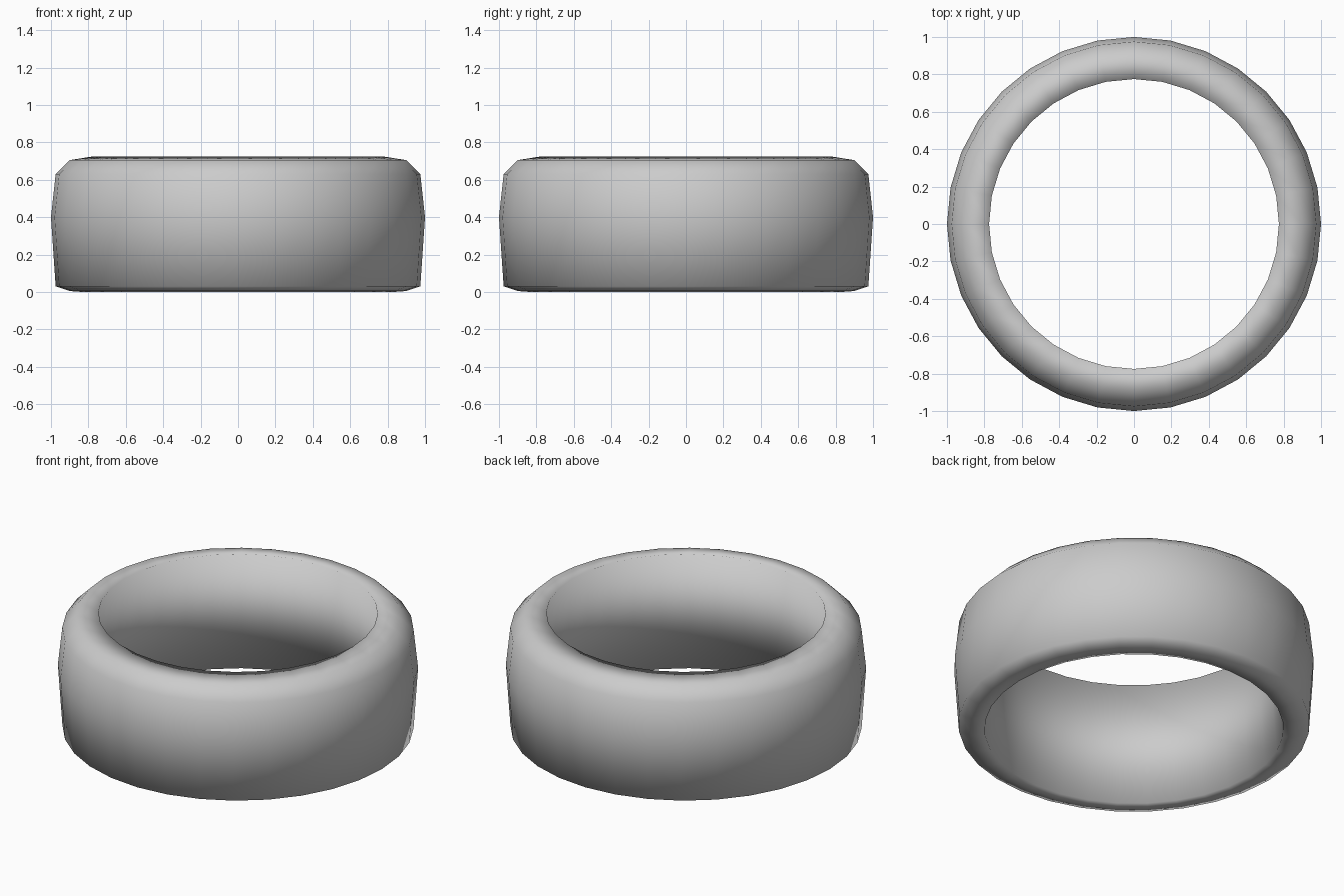
import bpy, bmesh, math

if "Cube" in bpy.data.objects:
    bpy.data.objects.remove(bpy.data.objects["Cube"])

SEGMENTS = 32

# Closed cross-section (radius, height): outer wall, top lip, tapered inner wall
PROFILE = [
    (0.83, 0.0), (0.90, 0.005), (0.975, 0.03), (1.0, 0.40),
    (0.975, 0.63), (0.90, 0.705), (0.775, 0.725),
]


def revolve(name, profile, segments):
    """Sweep a closed profile around the z axis into a smooth ring."""
    bm = bmesh.new()
    rings = []
    for i in range(segments):
        a = 2 * math.pi * i / segments
        rings.append([bm.verts.new((r * math.cos(a), r * math.sin(a), z))
                      for r, z in profile])
    n = len(profile)
    for i in range(segments):
        a, b = rings[i], rings[(i + 1) % segments]
        for j in range(n):
            k = (j + 1) % n
            bm.faces.new((a[j], b[j], b[k], a[k])).smooth = True
    bmesh.ops.recalc_face_normals(bm, faces=bm.faces)
    mesh = bpy.data.meshes.new(name)
    bm.to_mesh(mesh)
    bm.free()
    obj = bpy.data.objects.new(name, mesh)
    bpy.context.collection.objects.link(obj)
    return obj


# The single rounded ring band
revolve("ring_band", PROFILE, SEGMENTS)
